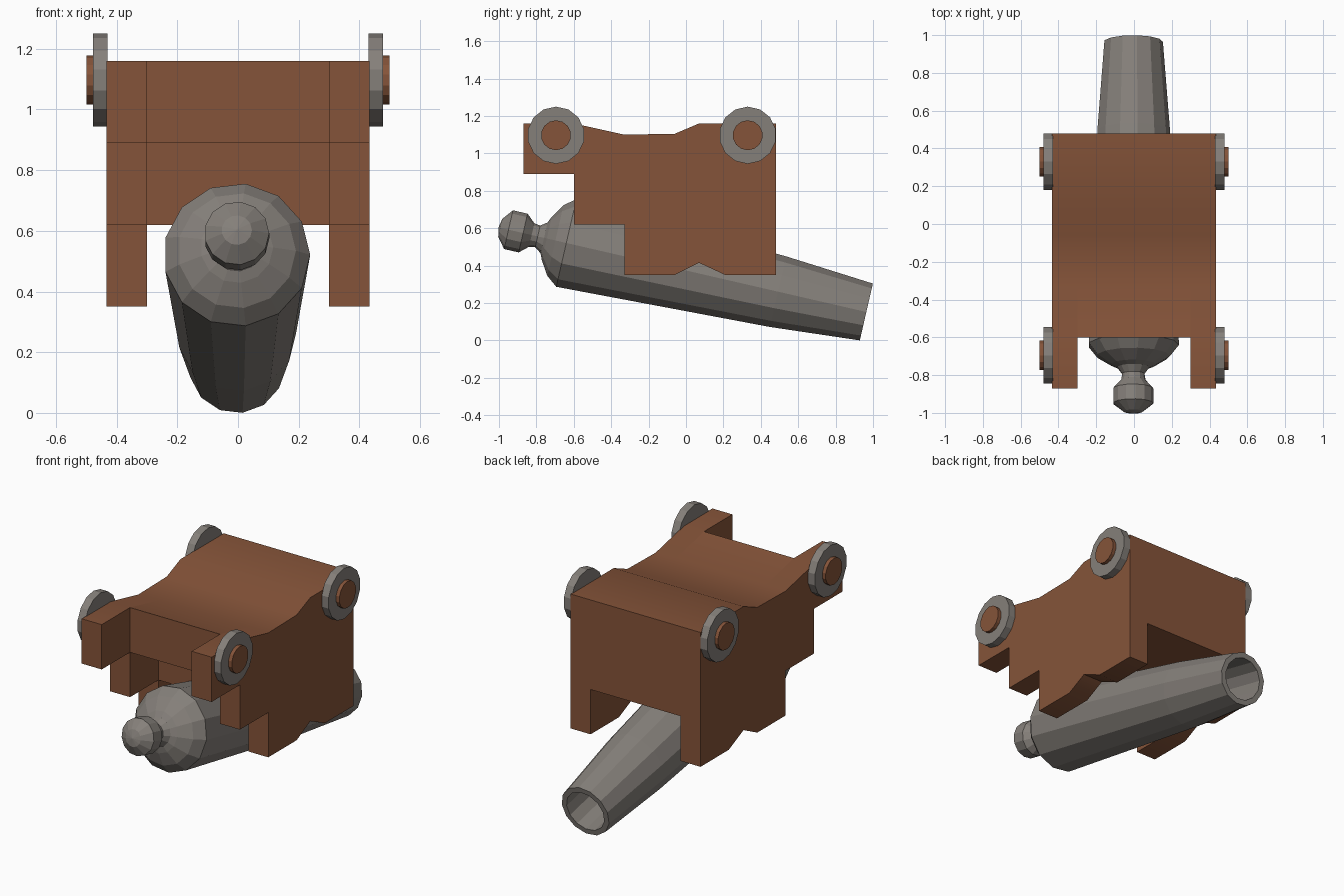
import bpy, bmesh, math
from mathutils import Matrix, Vector

if "Cube" in bpy.data.objects:
    bpy.data.objects.remove(bpy.data.objects["Cube"])


def material(name, rgb):
    m = bpy.data.materials.new(name)
    m.diffuse_color = (*rgb, 1)
    m.use_nodes = True
    m.node_tree.nodes["Principled BSDF"].inputs["Base Color"].default_value = m.diffuse_color
    return m


WOOD = material("brown wood", (0.235, 0.088, 0.041))
IRON = material("grey iron", (0.235, 0.215, 0.195))


def finish(name, bm, mat):
    bmesh.ops.recalc_face_normals(bm, faces=bm.faces)
    me = bpy.data.meshes.new(name)
    bm.to_mesh(me)
    bm.free()
    me.materials.append(mat)
    ob = bpy.data.objects.new(name, me)
    bpy.context.collection.objects.link(ob)
    return ob


def slab(name, profile, x0, x1):
    """Extrude a (y, z) profile from x0 to x1, softening the shallow curve."""
    bm = bmesh.new()
    face = bm.faces.new([bm.verts.new((x0, y, z)) for y, z in profile])
    ext = bmesh.ops.extrude_face_region(bm, geom=[face])["geom"]
    bmesh.ops.translate(bm, vec=(x1 - x0, 0, 0),
                        verts=[g for g in ext if isinstance(g, bmesh.types.BMVert)])
    ob = finish(name, bm, WOOD)
    bpy.context.view_layer.objects.active = ob
    ob.select_set(True)
    bpy.ops.object.shade_smooth_by_angle(angle=math.radians(30))
    ob.select_set(False)


def disc(name, radius, x0, x1, y, z, mat):
    bm = bmesh.new()
    bmesh.ops.create_cone(bm, cap_ends=True, segments=14, radius1=radius, radius2=radius,
                          depth=abs(x1 - x0),
                          matrix=Matrix.Translation(((x0 + x1) / 2, y, z))
                          @ Matrix.Rotation(math.pi / 2, 4, 'Y')
                          @ Matrix.Rotation(math.pi / 2, 4, 'Z'))
    finish(name, bm, mat)


def lathe(name, profile, origin, tilt, sides, mat):
    """Revolve (distance, radius) points about an axis in the yz plane."""
    axis = Vector((0, math.cos(tilt), math.sin(tilt)))
    up = Vector((0, -math.sin(tilt), math.cos(tilt)))
    right = Vector((1, 0, 0))
    bm = bmesh.new()
    rings = []
    for s, r in profile:
        c = Vector(origin) + axis * s
        n = sides if r > 0 else 1
        rings.append([bm.verts.new(c + r * (right * math.cos(2 * math.pi * k / sides)
                                            + up * math.sin(2 * math.pi * k / sides)))
                      for k in range(n)])
    for a, b in zip(rings, rings[1:]):
        for k in range(sides):
            j = (k + 1) % sides
            if len(a) == 1:
                bm.faces.new((a[0], b[j], b[k]))
            elif len(b) == 1:
                bm.faces.new((a[k], a[j], b[0]))
            else:
                bm.faces.new((a[k], a[j], b[j], b[k]))
    finish(name, bm, mat)


# Upturned carriage: stepped cheeks on both sides and the block between
top = [(-0.60, 1.16), (-0.33, 1.10), (-0.06, 1.105), (0.07, 1.16), (0.48, 1.16)]
cheek = [(-0.87, 0.89), (-0.87, 1.16)] + top + [
    (0.48, 0.35), (0.21, 0.35), (0.07, 0.415), (-0.06, 0.35), (-0.33, 0.35),
    (-0.33, 0.62), (-0.60, 0.62), (-0.60, 0.89)]
bed = top + [(0.48, 0.62), (-0.33, 0.62), (-0.33, 0.89), (-0.60, 0.89)]
slab("carriage_bed", bed, -0.30, 0.30)

# Cheeks, wheels and axle ends
for side, s in (("right", 1), ("left", -1)):
    slab(f"carriage_cheek_{side}", cheek, s * 0.30, s * 0.433)
    for end, y in (("rear", -0.695), ("front", 0.33)):
        disc(f"wheel_{end}_{side}", 0.153, s * 0.43, s * 0.478, y, 1.097, IRON)
        disc(f"axle_end_{end}_{side}", 0.08, s * 0.44, s * 0.50, y, 1.097, WOOD)

# Tilted barrel with knob, neck, rounded breech and open bore
barrel = [(-0.10, 0), (-0.09, 0.05), (-0.045, 0.107), (0.035, 0.107), (0.082, 0.065),
          (0.115, 0.06), (0.15, 0.085), (0.165, 0.12), (0.212, 0.195), (0.272, 0.242),
          (1.434, 0.195), (1.918, 0.157), (1.918, 0.125), (1.43, 0.125), (1.43, 0)]
lathe("barrel", barrel, (-0.004, -0.905, 0.582), math.radians(-12.95), 13, IRON)
